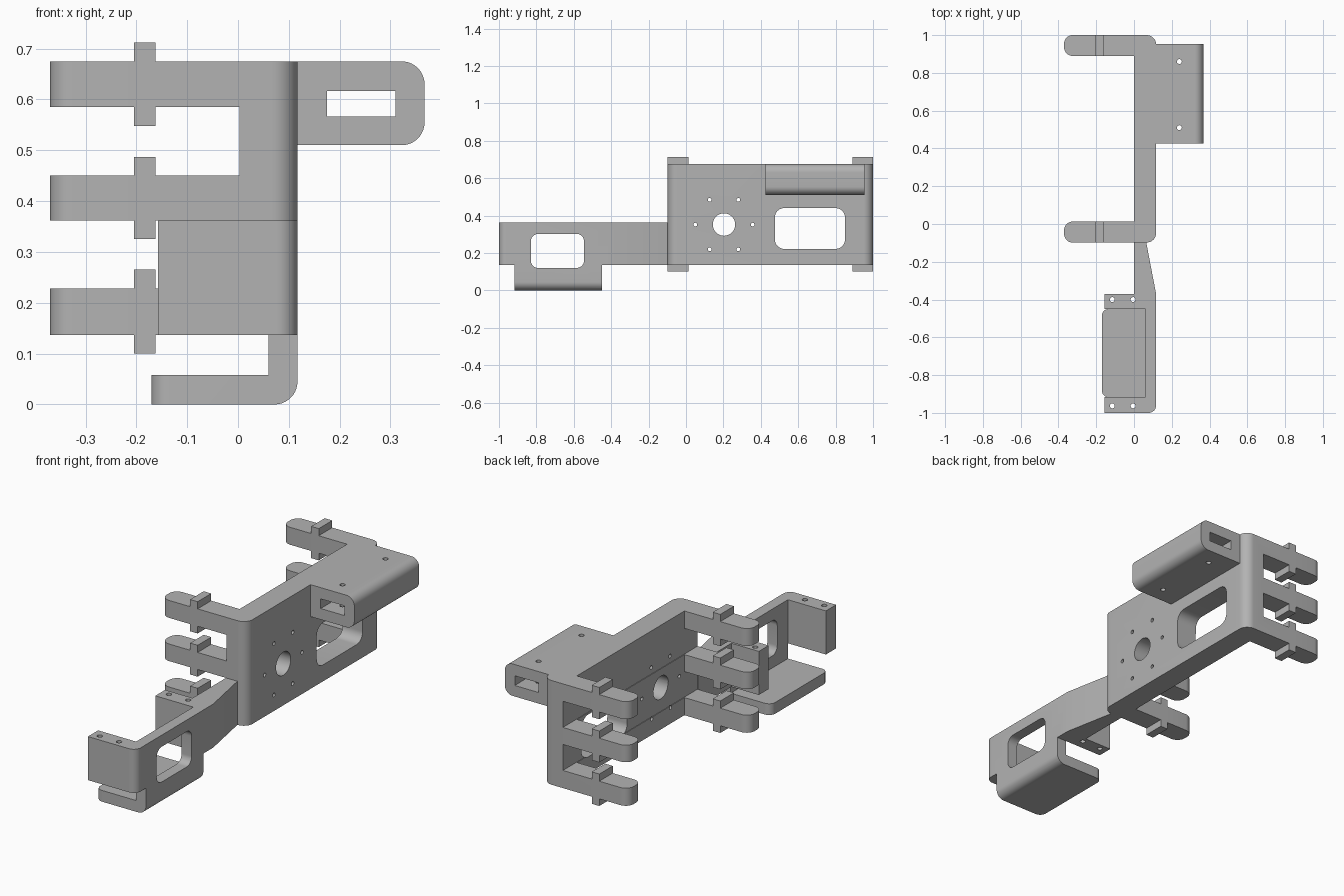
import bpy, bmesh, math
from mathutils import Vector

cube = bpy.data.objects.get("Cube")
if cube:
    bpy.data.objects.remove(cube, do_unlink=True)

grey = bpy.data.materials.new("plain grey")
grey.use_nodes = True
grey.diffuse_color = (0.45, 0.45, 0.45, 1)
grey.node_tree.nodes["Principled BSDF"].inputs["Base Color"].default_value = (0.45, 0.45, 0.45, 1)


def outline(corners, steps=10):
    """Polygon from (u, v[, radius]) corners; square corners may be rounded."""
    pts = []
    for i, c in enumerate(corners):
        p = Vector(c[:2])
        r = c[2] if len(c) > 2 else 0
        if not r:
            pts.append(p)
            continue
        d1 = (Vector(corners[i - 1][:2]) - p).normalized()
        d2 = (Vector(corners[(i + 1) % len(corners)][:2]) - p).normalized()
        centre = p + r * (d1 + d2)
        for k in range(steps + 1):
            a = math.pi / 2 * k / steps
            pts.append(centre - r * (math.cos(a) * d2 + math.sin(a) * d1))
    return pts


def rect(u0, v0, u1, v1, r=0):
    return [(u0, v0, r), (u1, v0, r), (u1, v1, r), (u0, v1, r)]


def circle(u, v, r, n=32):
    return [(u + r * math.cos(math.tau * k / n), v + r * math.sin(math.tau * k / n)) for k in range(n)]


def prism(name, corners, axis, lo, hi):
    """Extrude a profile along x, y or z."""
    place = {"x": lambda u, v, w: (w, u, v),
             "y": lambda u, v, w: (u, w, v),
             "z": lambda u, v, w: (u, v, w)}[axis]
    pts = outline(corners)
    bm = bmesh.new()
    bottom, top = [[bm.verts.new(place(p.x, p.y, w)) for p in pts] for w in (lo, hi)]
    bm.faces.new(bottom)
    bm.faces.new(top)
    for i in range(len(pts)):
        bm.faces.new((bottom[i - 1], bottom[i], top[i], top[i - 1]))
    bmesh.ops.recalc_face_normals(bm, faces=bm.faces)
    mesh = bpy.data.meshes.new(name)
    bm.to_mesh(mesh)
    bm.free()
    mesh.materials.append(grey)
    obj = bpy.data.objects.new(name, mesh)
    bpy.context.collection.objects.link(obj)
    return obj


def combine(obj, operation, *args):
    """Boolean with a temporary prism, baked into the mesh."""
    tool = prism("helper", *args) if len(args) > 1 else args[0]
    mod = obj.modifiers.new("bool", "BOOLEAN")
    mod.operation, mod.object, mod.solver = operation, tool, "EXACT"
    bpy.context.view_layer.update()
    graph = bpy.context.evaluated_depsgraph_get()
    mesh = bpy.data.meshes.new_from_object(obj.evaluated_get(graph))
    obj.modifiers.clear()
    obj.data = mesh
    bpy.data.objects.remove(tool, do_unlink=True)


OUT, LOW, HIGH = 0.117, 0.137, 0.675
FRONT, BACK = -0.098, 1.0

# Main bracket: C-shaped in plan, with arms toward -x
main = prism("main_bracket", [
    (OUT, FRONT, 0.05), (OUT, BACK, 0.05), (-0.37, BACK, 0.045), (-0.37, 0.89, 0.045),
    (0, 0.89), (0, 0.013), (-0.37, 0.013, 0.045), (-0.37, FRONT, 0.045)], "z", LOW, HIGH)

# Gaps that split each arm into three fingers
for z0, z1 in ((0.228, 0.362), (0.45, 0.585)):
    combine(main, "DIFFERENCE", rect(-0.5, z0, 0.003, z1), "y", -0.3, 1.2)

# Cross tabs on the fingers
for z0, z1 in ((LOW, 0.228), (0.362, 0.45), (0.585, HIGH)):
    for y0, y1 in ((FRONT, 0.013), (0.89, BACK)):
        combine(main, "UNION", rect(-0.205, z0 - 0.037, -0.162, z1 + 0.037), "y", y0, y1)

# Round opening, ring of screw holes and window
combine(main, "DIFFERENCE", circle(0.203, 0.352, 0.06), "x", -0.1, 0.2)
for k in range(6):
    a = math.tau * k / 6
    combine(main, "DIFFERENCE",
            circle(0.203 + 0.153 * math.cos(a), 0.352 + 0.153 * math.sin(a), 0.01, 16), "x", -0.1, 0.2)
combine(main, "DIFFERENCE", rect(0.475, 0.222, 0.85, 0.44, 0.05), "x", -0.1, 0.2)

# Side box with a slot along its length and two screw holes
box = prism("side_box", [(OUT, 0.51), (0.367, 0.51, 0.045), (0.367, HIGH, 0.045), (OUT, HIGH)],
            "y", 0.425, 0.954)
combine(box, "DIFFERENCE", rect(0.175, 0.567, 0.31, 0.617), "y", 0.3, 1.1)
for y in (0.51, 0.86):
    combine(box, "DIFFERENCE", circle(0.24, y, 0.013, 16), "z", 0.4, 0.8)

# Front bracket: tapered arm with two inward flanges
front = prism("front_bracket", [
    (OUT, -1, 0.04), (OUT, -0.37), (0.065, FRONT), (0, FRONT), (0, -0.37), (-0.157, -0.37),
    (-0.157, -0.45), (0.06, -0.45), (0.06, -0.917), (-0.157, -0.917), (-0.157, -1)],
    "z", LOW, 0.362)

# Lower tray hanging from the front bracket
tray = prism("tray", [(-0.17, 0), (OUT, 0, 0.045), (OUT, LOW), (0.06, LOW), (0.06, 0.058), (-0.17, 0.058)],
             "y", -0.917, -0.45)
combine(tray, "INTERSECT",
        [(-0.17, -0.917, 0.035), (0.2, -0.917), (0.2, -0.45), (-0.17, -0.45, 0.035)], "z", -0.1, 0.3)
combine(front, "UNION", tray)

# Window and flange screw holes
combine(front, "DIFFERENCE", rect(-0.83, 0.12, -0.545, 0.302, 0.04), "x", 0.03, 0.2)
for x in (-0.115, -0.005):
    for y in (-0.4, -0.963):
        combine(front, "DIFFERENCE", circle(x, y, 0.013, 16), "z", 0.1, 0.5)

# Smooth the rounded corners, keep edges sharp
for obj in bpy.context.view_layer.objects:
    obj.select_set(obj in (main, box, front))
bpy.context.view_layer.objects.active = main
bpy.ops.object.shade_smooth_by_angle(angle=math.radians(30))
